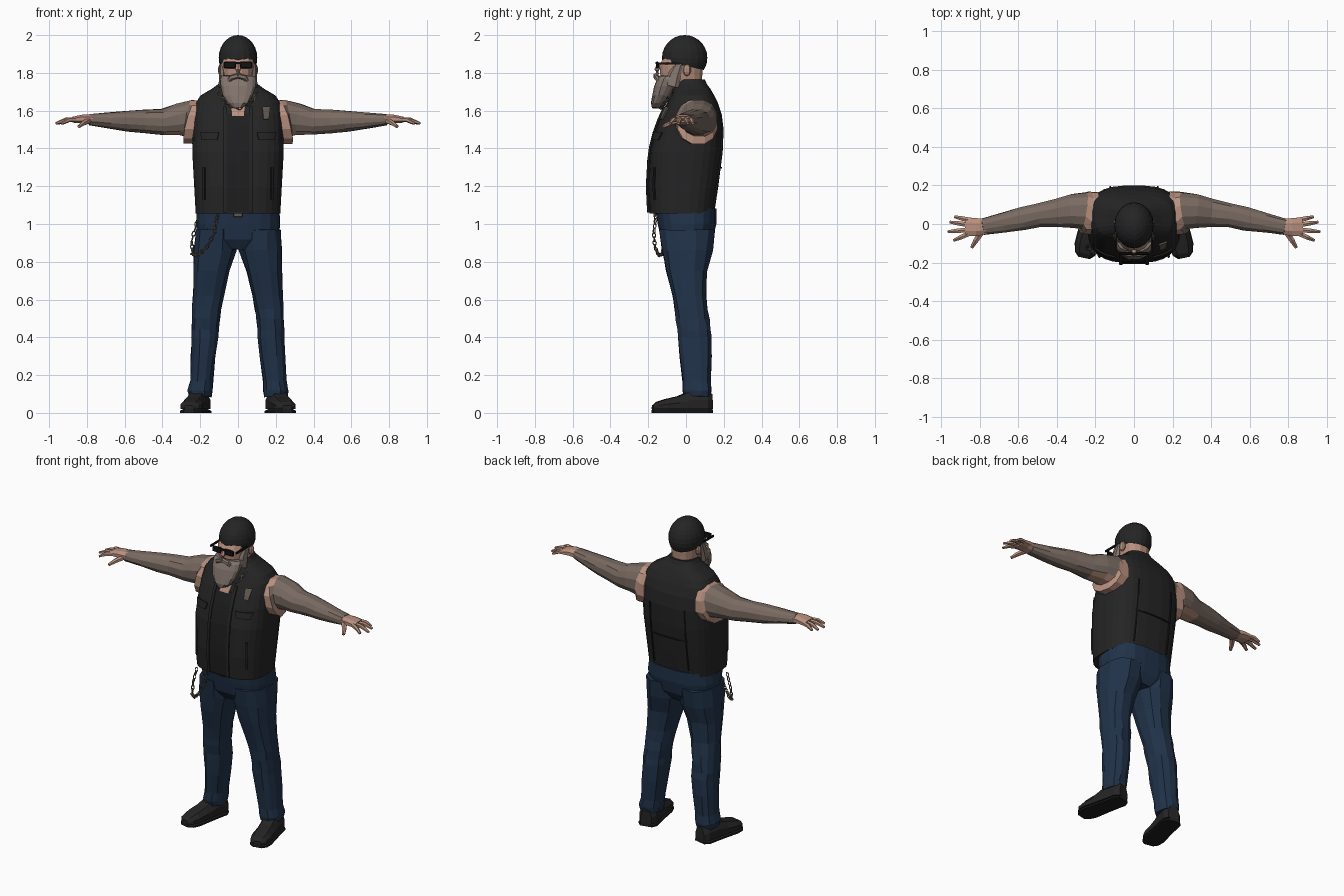
import bpy, bmesh, math, random
from mathutils import Vector, Matrix

random.seed(4)
cube = bpy.data.objects.get("Cube")
if cube:
    bpy.data.objects.remove(cube)


def material(name, rgb):
    m = bpy.data.materials.new(name)
    m.use_nodes = True
    m.diffuse_color = (*rgb, 1)
    bsdf = m.node_tree.nodes["Principled BSDF"]
    bsdf.inputs["Base Color"].default_value = (*rgb, 1)
    bsdf.inputs["Roughness"].default_value = 0.9
    return m


LEATHER = material("black leather", (.018, .018, .018))
SHIRT = material("black shirt", (.013, .013, .014))
DENIM = material("dark denim", (.015, .033, .068))
SKIN = material("skin", (.48, .28, .21))
INK = material("tattooed skin", (.19, .145, .12))
HAIR = material("grey beard", (.23, .18, .155))
METAL = material("dull chain", (.12, .10, .08))
GLASS = material("dark lens", (.006, .006, .007))


def finish(name, bm, *mats):
    bmesh.ops.recalc_face_normals(bm, faces=bm.faces)
    me = bpy.data.meshes.new(name)
    bm.to_mesh(me)
    bm.free()
    for m in mats:
        me.materials.append(m)
    ob = bpy.data.objects.new(name, me)
    bpy.context.collection.objects.link(ob)
    return ob


def loft(name, rings, *mats, rule=None, jitter=0):
    """Skin a list of point rings, capping both ends."""
    bm = bmesh.new()
    rows = [[bm.verts.new(Vector(p) + Vector([random.uniform(-jitter, jitter) for _ in p]))
             for p in ring] for ring in rings]
    for a, b in zip(rows, rows[1:]):
        for i in range(len(a)):
            j = (i + 1) % len(a)
            bm.faces.new((a[i], a[j], b[j], b[i]))
    bm.faces.new(rows[0])
    bm.faces.new(rows[-1])
    if rule:
        for f in bm.faces:
            f.material_index = rule(f.calc_center_median())
    return finish(name, bm, *mats)


def oval(n, p):
    """Unit superellipse points."""
    for i in range(n):
        t = 2 * math.pi * (i + .5) / n
        c, s = math.cos(t), math.sin(t)
        yield math.copysign(abs(c) ** (2 / p), c), math.copysign(abs(s) ** (2 / p), s)


def level(z, x0, x1, yf, yb, n=16, p=2.4):
    """Horizontal ring inside the given bounds."""
    return [((x0 + x1) / 2 + u * (x1 - x0) / 2, (yf + yb) / 2 + v * (yb - yf) / 2, z)
            for u, v in oval(n, p)]


def tube(name, stations, mat, n=8, **kw):
    """Loft along a path; each station is a centre, width and height."""
    pts = [Vector(s[0]) for s in stations]
    rings = []
    for i, (c, w, h) in enumerate(stations):
        d = pts[min(i + 1, len(pts) - 1)] - pts[max(i - 1, 0)]
        side = d.cross(Vector((0, 0, 1))).normalized()
        up = side.cross(d).normalized()
        rings.append([pts[i] + side * w * u + up * h * v for u, v in oval(n, 2.3)])
    return loft(name, rings, *(mat if isinstance(mat, tuple) else (mat,)), **kw)


def ball(name, centre, radii, mat, seg=10):
    bm = bmesh.new()
    bmesh.ops.create_uvsphere(bm, u_segments=seg, v_segments=seg // 2 + 1, radius=1,
                              matrix=Matrix.Translation(centre) @ Matrix.Diagonal((*radii, 1)))
    return finish(name, bm, mat)


def box(name, centre, size, mat, bevel=0.0):
    bm = bmesh.new()
    bmesh.ops.create_cube(bm, size=1, matrix=Matrix.Translation(centre) @ Matrix.Diagonal((*size, 1)))
    if bevel:
        bmesh.ops.bevel(bm, geom=bm.edges[:], offset=bevel, segments=1, affect='EDGES')
    return finish(name, bm, mat)


# Vest body: height, half width, front, back
VEST = [(1.055, .225, -.195, .15), (1.2, .233, -.202, .172), (1.38, .243, -.192, .195),
        (1.5, .24, -.162, .2), (1.58, .236, -.13, .19), (1.64, .225, -.1, .17),
        (1.68, .2, -.08, .15), (1.715, .14, -.065, .13), (1.755, .085, -.035, .1)]
VEST_P = 2.9
loft("vest", [level(z, -a, a, f, b, 28, VEST_P) for z, a, f, b in VEST], LEATHER)
loft("vest_collar", [level(z, -a, a, f, b, 20) for z, a, f, b in
                     [(1.70, .12, -.075, .12), (1.745, .1, -.065, .11), (1.765, .085, -.05, .1)]], LEATHER)


def vest_y(x, z, back):
    for lo, hi in zip(VEST, VEST[1:]):
        if z <= hi[0]:
            break
    t = (z - lo[0]) / (hi[0] - lo[0])
    a, f, b = (lo[k] + (hi[k] - lo[k]) * t for k in (1, 2, 3))
    d = (b - f) / 2 * max(0, 1 - abs(x / a) ** VEST_P) ** (1 / VEST_P)
    return (f + b) / 2 + (d if back else -d)


def plate(name, x0, x1, z0, z1, mat, lift=.006, back=False, taper=0):
    """Thin panel following the vest surface; taper narrows its foot."""
    bm = bmesh.new()
    nx, nz = 4, 8
    out = lift if back else -lift
    grid = []
    for j in range(nz + 1):
        z = z0 + (z1 - z0) * j / nz
        k = 1 - taper * (1 - j / nz)
        mid = (x0 + x1) / 2
        xs = [mid + (x1 - x0) * (i / nx - .5) * k for i in range(nx + 1)]
        grid.append([bm.verts.new((x, vest_y(x, z, back) + out, z)) for x in xs])
    for r, s in zip(grid, grid[1:]):
        for i in range(nx):
            bm.faces.new((r[i], r[i + 1], s[i + 1], s[i]))
    ob = finish(name, bm, mat)
    mod = ob.modifiers.new("thickness", 'SOLIDIFY')
    mod.thickness, mod.offset = .008, 0
    return ob


# Front opening, pockets, badge and back seams
plate("shirt_front", -.065, .06, 1.065, 1.58, SHIRT, .003)
plate("chest_skin", -.045, .045, 1.57, 1.66, SKIN, .006, taper=.3)
for s, side in ((1, "left"), (-1, "right")):
    def span(a, b):
        return sorted((s * a, s * b))
    plate(side + "_vest_edge", *span(.06, .078), 1.06, 1.62, LEATHER, .008)
    plate(side + "_pocket_flap", *span(.1, .2), 1.445, 1.485, LEATHER, .008, taper=.2)
    plate(side + "_side_pocket", *span(.175, .185), 1.13, 1.3, SHIRT)
    plate(side + "_back_seam", *span(.12, .126), 1.1, 1.5, SHIRT, .003, True)
plate("back_yoke_seam", -.13, .13, 1.295, 1.301, SHIRT, .003, True)
plate("chest_badge", .128, .17, 1.555, 1.62, METAL, .007, taper=.35)

# Jeans
loft("hips", [level(z, -a, a, f, b, 20, 2.6) for z, a, f, b in
              [(.865, .1, -.1, .11), (.92, .215, -.135, .145), (1.0, .224, -.152, .163),
               (1.08, .218, -.165, .165)]], DENIM, jitter=.003)
box("belt_buckle", (0, -.166, 1.05), (.05, .014, .025), METAL, .003)
LEG = [(.085, .14, .262, -.012, .13), (.12, .133, .268, -.018, .137), (.17, .132, .256, -.02, .133),
       (.3, .115, .25, -.033, .138), (.4, .102, .246, -.042, .136), (.44, .1, .25, -.045, .13),
       (.5, .094, .243, -.055, .126), (.55, .088, .244, -.06, .116), (.62, .074, .238, -.076, .107),
       (.75, .042, .234, -.108, .114), (.86, .004, .236, -.13, .145), (.97, .002, .226, -.145, .155)]
# Arm: x, y, z, depth and height radii
ARM = [(.19, .055, 1.54, .115, .12), (.25, .058, 1.54, .112, .122), (.262, .07, 1.56, .098, .1),
       (.32, .068, 1.553, .09, .085), (.4, .058, 1.54, .075, .07), (.5, .045, 1.543, .063, .063),
       (.58, .027, 1.545, .062, .056), (.68, .006, 1.548, .052, .043), (.785, -.014, 1.552, .043, .031)]
# Fingers: base y, tip x, tip y
FINGERS = [(.022, .93, .037), (-.004, .955, .01), (-.03, .965, -.04), (-.052, .935, -.085)]
# Shoe: distance from heel, half width, top height
SHOE = [(0, .035, .1), (.03, .055, .115), (.11, .055, .118), (.18, .057, .088),
        (.25, .06, .072), (.295, .05, .058), (.318, .026, .04)]

for s, side in ((1, "left"), (-1, "right")):
    loft(side + "_jeans_leg", [level(z, s * a, s * b, f, k, 12) for z, a, b, f, k in LEG],
         DENIM, jitter=.004)

    # Boots, toes turned out
    turn = Matrix.Translation((s * .193, .135, 0)) @ Matrix.Rotation(s * math.radians(12), 4, 'Z')
    for part, low, high, grow, mat in (("boot", .02, None, 0, LEATHER), ("boot_sole", 0, .022, .004, SHIRT)):
        rings = []
        for d, w, h in SHOE:
            top = high or h
            w += grow
            prof = [(-w, low), (w, low), (w, low + (top - low) * .5), (w * .6, top),
                    (-w * .6, top), (-w, low + (top - low) * .5)]
            rings.append([turn @ Vector((x, -d, z)) for x, z in prof])
        loft(f"{side}_{part}", rings, mat)

    # Arm: skin near the armhole and under it, ink elsewhere
    tube(side + "_arm", [((s * x, y, z), w, h) for x, y, z, w, h in ARM], (INK, SKIN), 12, jitter=.002,
         rule=lambda c: int(abs(c.x) < .258 or (abs(c.x) < .37 and c.z < 1.495)))

    # Hand
    tube(side + "_palm", [((s * .77, -.014, 1.552), .042, .03), ((s * .82, -.016, 1.557), .05, .024),
                          ((s * .875, -.014, 1.552), .052, .017)], SKIN)
    for i, (y, tx, ty) in enumerate(FINGERS):
        tube(f"{side}_finger_{i + 1}", [((s * .86, y, 1.553), .014, .013),
                                        ((s * (.86 + tx) / 2, (y + ty) / 2, 1.551), .013, .012),
                                        ((s * tx, ty, 1.532), .008, .007)], SKIN, 6)
    tube(side + "_thumb", [((s * .79, -.04, 1.548), .018, .016), ((s * .82, -.085, 1.533), .015, .013),
                           ((s * .842, -.122, 1.515), .009, .008)], SKIN, 6)

    # Side of the face
    ball(side + "_ear", (s * .092, .005, 1.815), (.014, .022, .032), SKIN, 8)
    tube(side + "_sideburn", [((s * .08, -.075, 1.73), .022, .04), ((s * .083, -.06, 1.79), .016, .035),
                              ((s * .088, -.035, 1.85), .008, .02)], HAIR, 6)
    box(side + "_lens", (s * .043, -.152, 1.842), (.066, .016, .036), GLASS, .005)
    box(side + "_glasses_arm", (s * .092, -.075, 1.85), (.008, .15, .012), GLASS)
    tube(side + "_moustache", [((0, -.16, 1.785), .014, .014), ((s * .035, -.155, 1.775), .014, .014),
                               ((s * .062, -.13, 1.735), .01, .01)], HAIR, 6)

# Head and neck
loft("head", [level(z, -a, a, f, b, 16) for z, a, f, b in
              [(1.64, .085, -.09, .08), (1.72, .076, -.06, .085), (1.755, .078, -.115, .086),
               (1.79, .084, -.138, .088), (1.84, .09, -.142, .092), (1.89, .088, -.115, .095)]], SKIN)
tube("nose", [((0, -.14, 1.85), .011, .012), ((0, -.155, 1.815), .015, .013),
              ((0, -.15, 1.792), .018, .01)], SKIN, 6)
box("glasses_bridge", (0, -.156, 1.852), (.03, .01, .01), GLASS)
loft("beard", [level(z, -a, a, f, b, 14) for z, a, f, b in
               [(1.615, .025, -.182, -.135), (1.64, .055, -.186, -.115), (1.68, .082, -.178, -.088),
                (1.73, .094, -.168, -.06), (1.765, .096, -.156, -.045), (1.785, .09, -.142, -.04)]],
     HAIR, jitter=.003)

# Cap, cut along a slanted rim
bm = bmesh.new()
bmesh.ops.create_uvsphere(bm, u_segments=20, v_segments=14, radius=1,
                          matrix=Matrix.Translation((0, -.007, 1.88)) @ Matrix.Diagonal((.102, .12, .12, 1)))
cut = bmesh.ops.bisect_plane(bm, geom=bm.verts[:] + bm.edges[:] + bm.faces[:], plane_co=(0, -.12, 1.862),
                             plane_no=(0, .05, .23), clear_inner=True)
bmesh.ops.holes_fill(bm, edges=bm.edges[:])
finish("cap", bm, LEATHER)


def chain(name, path, count):
    """Alternating oval links spread along a path."""
    pts = [Vector(p) for p in path]
    bm = bmesh.new()
    for k in range(count):
        t = k / (count - 1) * (len(pts) - 1.001)
        i = int(t)
        at = pts[i].lerp(pts[i + 1], t - i)
        pose = (Matrix.Translation(at) @ (pts[i + 1] - pts[i]).to_track_quat('X', 'Z').to_matrix().to_4x4()
                @ Matrix.Rotation(math.pi / 2 * (k % 2), 4, 'X'))
        link = [[bm.verts.new(pose @ Vector((1.5 * math.cos(a) * r, math.sin(a) * r, h)))
                 for r, h in ((.012, 0), (.009, .004), (.006, 0), (.009, -.004))]
                for a in (math.tau * q / 8 for q in range(8))]
        for a, b in zip(link, link[1:] + link[:1]):
            for q in range(4):
                bm.faces.new((a[q], a[q - 1], b[q - 1], b[q]))
    finish(name, bm, METAL)


chain("hip_chain", [(-.11, -.16, 1.04), (-.125, -.17, .95), (-.165, -.165, .88), (-.21, -.145, .835),
                    (-.24, -.125, .84), (-.245, -.11, .91), (-.22, -.11, 1.0)], 22)
chain("neck_chain", [(-.1, -.07, 1.69), (-.07, -.11, 1.645), (0, -.135, 1.61),
                     (.07, -.11, 1.645), (.1, -.07, 1.69)], 14)
